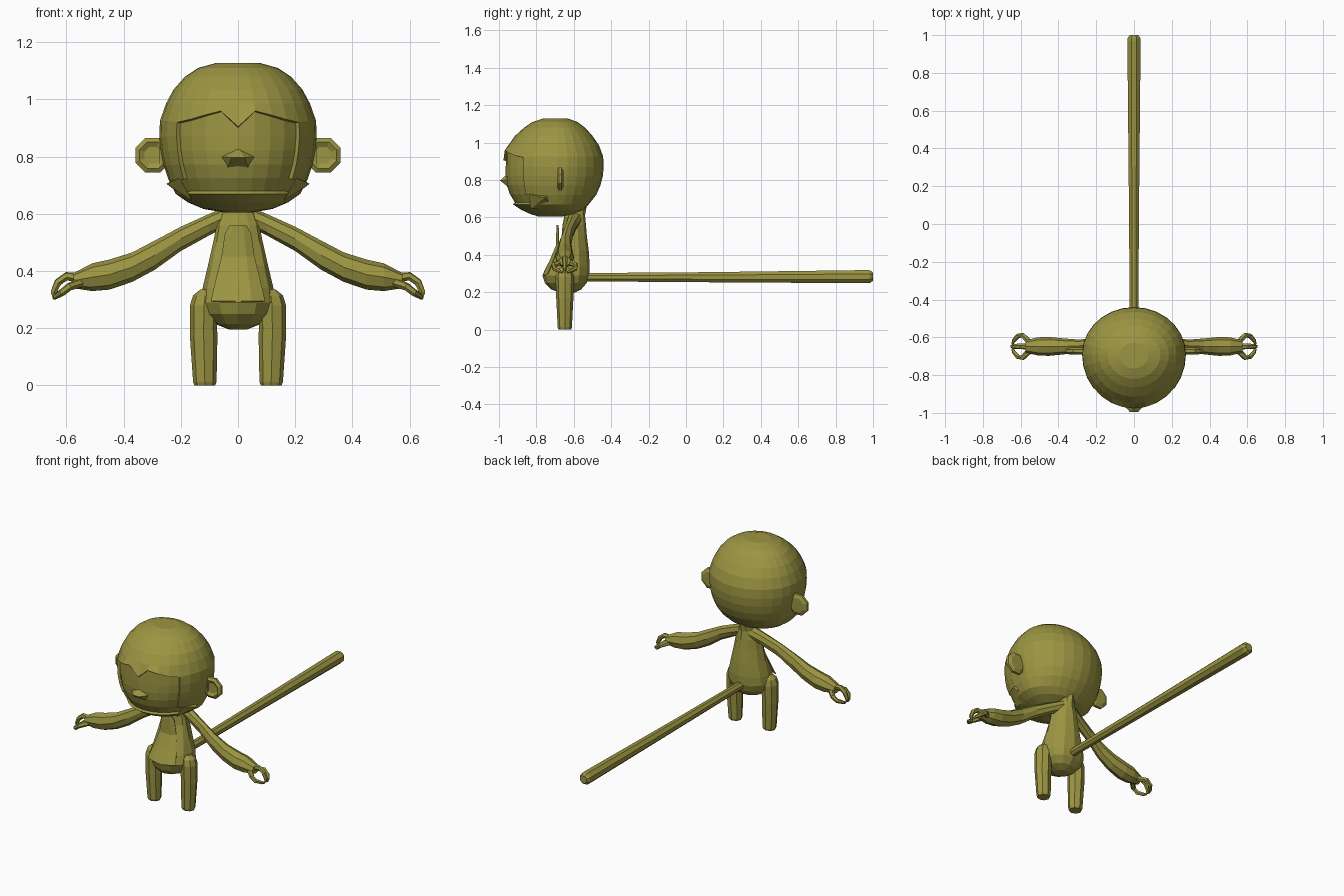
import bpy, bmesh, math
from mathutils import Vector

if "Cube" in bpy.data.objects:
    bpy.data.objects.remove(bpy.data.objects["Cube"])

OLIVE = bpy.data.materials.new("olive")
OLIVE.diffuse_color = (0.33, 0.30, 0.055, 1)
OLIVE.use_nodes = True
OLIVE.node_tree.nodes["Principled BSDF"].inputs["Base Color"].default_value = OLIVE.diffuse_color


def finish(name, bm):
    bmesh.ops.recalc_face_normals(bm, faces=bm.faces)
    me = bpy.data.meshes.new(name)
    bm.to_mesh(me)
    bm.free()
    me.materials.append(OLIVE)
    ob = bpy.data.objects.new(name, me)
    bpy.context.collection.objects.link(ob)
    return ob


def loft(rings, caps=True):
    """Skin a list of equally long point loops."""
    bm = bmesh.new()
    loops = [[bm.verts.new(p) for p in r] for r in rings]
    n = len(loops[0])
    for a, b in zip(loops, loops[1:]):
        for i in range(n):
            j = (i + 1) % n
            bm.faces.new((a[i], a[j], b[j], b[i]))
    if caps:
        bm.faces.new(loops[0])
        bm.faces.new(loops[-1])
    return bm


def level(z, half, front, back, n, cy, cx=0):
    """Horizontal oval with separate front and back depth; point 0 faces front."""
    pts = []
    for i in range(n):
        a = 2 * math.pi * i / n
        c = math.cos(a)
        y = cy - c * (cy - front) if c > 0 else cy - c * (back - cy)
        pts.append(Vector((cx + half * math.sin(a), y, z)))
    return pts


def tube(path, n):
    """Sweep a polygon along (point, radius) pairs."""
    pts = [Vector(p) for p, r in path]
    rings = []
    for i, (p, r) in enumerate(path):
        t = (pts[min(i + 1, len(pts) - 1)] - pts[max(i - 1, 0)]).normalized()
        u = t.cross(Vector((0, 1, 0.3))).normalized()
        v = t.cross(u)
        rings.append([pts[i] + r * (math.cos(2 * math.pi * (k + .5) / n) * u
                      + math.sin(2 * math.pi * (k + .5) / n) * v) for k in range(n)])
    return loft(rings)


# Head: stacked ovals (height, half width, front, back)
N = 28
HEAD = [(.605, .05, -.79, -.66), (.617, .12, -.83, -.60), (.64, .175, -.88, -.55),
        (.67, .218, -.925, -.52), (.72, .243, -.955, -.48), (.77, .26, -.972, -.458),
        (.82, .27, -.978, -.445), (.87, .275, -.978, -.44), (.925, .273, -.976, -.443),
        (.985, .252, -.95, -.465), (1.035, .225, -.915, -.50), (1.08, .185, -.865, -.54),
        (1.11, .14, -.82, -.58), (1.128, .075, -.765, -.63)]
rings = [level(z, h, f, b, N, -.69) for z, h, f, b in HEAD]
# Hairline peaks over each eye
for k, dz in enumerate((-.01, .035, .02, .005, -.005)):
    for s in (k, -k):
        rings[8][s].z += dz
bm = loft(rings)
# Sunken face panel
face = [f for f in bm.faces if f.calc_center_median().y < -.75
        and abs(f.calc_center_median().x) < .198
        and .67 < f.calc_center_median().z < .94]
bmesh.ops.recalc_face_normals(bm, faces=bm.faces)
bmesh.ops.inset_region(bm, faces=face, thickness=.003, depth=-.014)
finish("head", bm)

# Pointed nose
bm = bmesh.new()
tip = [bm.verts.new(p) for p in ((-.022, -.995, .797), (.022, -.995, .797))]
base = [bm.verts.new(p) for p in ((-.065, -.945, .80), (0, -.955, .832), (.065, -.945, .80),
                                  (.035, -.95, .762), (-.035, -.95, .762))]
for f in ((tip[0], base[0], base[1]), (tip[0], base[1], tip[1]), (tip[1], base[1], base[2]),
          (tip[1], base[2], base[3]), (tip[0], tip[1], base[3], base[4]),
          (tip[0], base[4], base[0]), tuple(base)):
    bm.faces.new(f)
finish("nose", bm)

# Torso with short neck
BODY = [(.195, .03, -.67, -.60), (.215, .08, -.72, -.56), (.25, .115, -.755, -.53),
        (.29, .13, -.768, -.517), (.34, .124, -.745, -.515), (.42, .105, -.70, -.52),
        (.50, .087, -.665, -.53), (.56, .075, -.66, -.535), (.61, .055, -.65, -.54),
        (.665, .035, -.63, -.53)]
finish("torso", loft([level(z, h, f, b, 12, -.625) for z, h, f, b in BODY]))

# Thin belly panel standing off the chest
bm = bmesh.new()
rows = []
for z, h, y in ((.56, .03, -.695), (.53, .046, -.697), (.45, .058, -.70),
                (.37, .078, -.735), (.295, .095, -.772)):
    rows.append([bm.verts.new((h * t, y + .03 * t * t * (h / .095), z)) for t in (-1, -.5, .5, 1)])
for a, b in zip(rows, rows[1:]):
    for i in range(3):
        bm.faces.new((a[i], a[i + 1], b[i + 1], b[i]))
panel = finish("belly_panel", bm)
mod = panel.modifiers.new("thickness", "SOLIDIFY")
mod.thickness = .004

# Long straight tail
TAIL = [(-.55, .024, .28), (.1, .029, .28), (.97, .038, .283), (.985, .036, .283), (1.0, .024, .283)]
finish("tail", loft([[Vector((r * math.cos(math.pi * (k + .5) / 4), y,
                              z + r * math.sin(math.pi * (k + .5) / 4)))
                      for k in range(8)] for y, r, z in TAIL]))

for s, side in ((-1, "left"), (1, "right")):
    # Legs
    LEG = [(0, .116, .036, .034), (.012, .116, .041, .038), (.17, .12, .048, .046),
           (.20, .12, .047, .047), (.28, .119, .049, .05), (.315, .115, .042, .042),
           (.335, .11, .022, .022)]
    finish(side + "_leg", loft([level(z, h, -.648 - d, -.648 + d, 8, -.648, s * x)
                                for z, x, h, d in LEG]))

    # Arms: x, top, bottom, y centre, half depth
    ARM = [(.03, .63, .56, -.595, .04), (.10, .60, .525, -.61, .032), (.20, .555, .47, -.63, .027),
           (.29, .507, .405, -.645, .033), (.37, .465, .362, -.648, .042),
           (.45, .44, .335, -.648, .05), (.51, .427, .33, -.648, .048), (.575, .393, .34, -.648, .032)]
    finish(side + "_arm", loft([[Vector((s * x, cy + d * math.sin(math.pi * k / 4),
                                         (t + b) / 2 + (t - b) / 2 * math.cos(math.pi * k / 4)))
                                 for k in range(8)] for x, t, b, cy, d in ARM]))

    # Three curled fingers: one above, one in front, one behind
    finish(side + "_top_finger",
           tube([((s * .55, -.648, .375), .018), ((s * .60, -.648, .382), .015),
                 ((s * .63, -.648, .36), .014), ((s * .645, -.648, .325), .011),
                 ((s * .642, -.648, .305), .006)], 6))
    for d, pos in ((-1, "front"), (1, "back")):
        finish(side + "_" + pos + "_finger",
               tube([((s * .55, -.648 + d * .02, .36), .017), ((s * .59, -.648 + d * .06, .345), .014),
                     ((s * .615, -.648 + d * .055, .325), .013), ((s * .637, -.648 + d * .03, .312), .010),
                     ((s * .643, -.648 + d * .012, .305), .006)], 6))

    # Disc ears with a small inset centre
    bm = loft([[Vector((s * .298 + r * math.cos(math.pi * (k + .5) / 4), y,
                        .805 + r * math.sin(math.pi * (k + .5) / 4))) for k in range(8)]
               for y, r in ((-.680, .032), (-.690, .05), (-.68, .066), (-.665, .066), (-.655, .045))])
    finish(side + "_ear", bm)
    bm = loft([[Vector((s * z, -.675 + d * w, h)) for w, h in ((-.015, .775), (.012, .775), (.012, .835), (-.015, .835))]
               for z, d in ((.22, 1), (.275, 1))])
    finish(side + "_ear_root", bm)

    # Pointed cheek tufts
    bm = bmesh.new()
    tip = bm.verts.new((s * .25, -.755, .705))
    base = [bm.verts.new(p) for p in ((s * .20, -.72, .735), (s * .205, -.84, .725),
                                      (s * .16, -.83, .645), (s * .17, -.70, .645))]
    for i in range(4):
        bm.faces.new((tip, base[i], base[(i + 1) % 4]))
    bm.faces.new(base)
    finish(side + "_cheek_tuft", bm)
